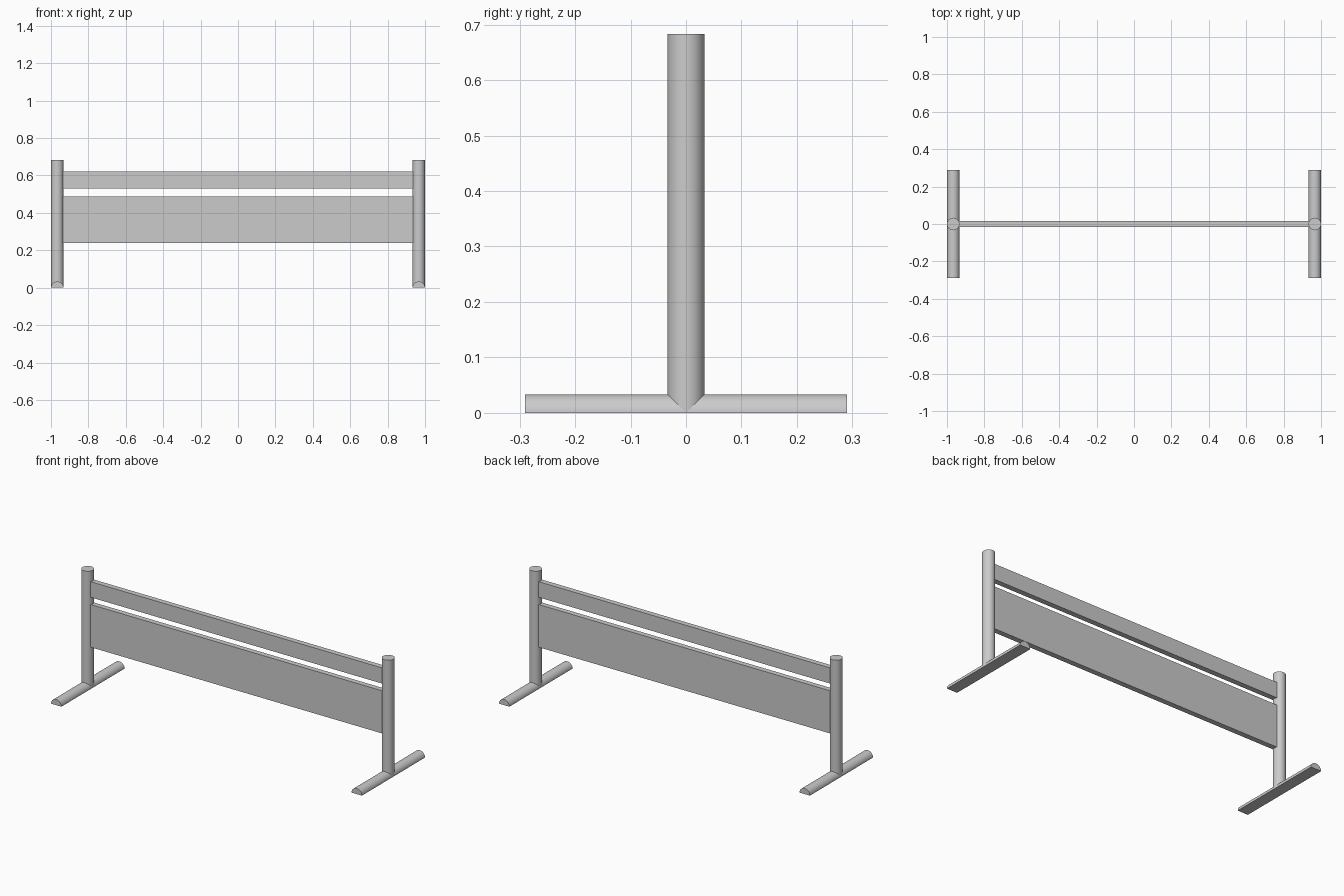
import bpy
from math import pi, cos, sin, radians

if "Cube" in bpy.data.objects:
    bpy.data.objects.remove(bpy.data.objects["Cube"])

R = 0.0335          # post and foot radius
X = 1.0 - R         # post centre
FOOT = 0.29         # half length of a foot
SEG = 48


def smooth(ob):
    bpy.context.view_layer.objects.active = ob
    ob.select_set(True)
    bpy.ops.object.shade_smooth_by_angle(angle=radians(30))
    ob.select_set(False)


def post(name, x):
    z0, z1 = 0.001, 0.683
    bpy.ops.mesh.primitive_cylinder_add(vertices=SEG, radius=R, depth=z1 - z0,
                                        location=(x, 0, (z0 + z1) / 2))
    bpy.context.object.name = name
    smooth(bpy.context.object)


def foot(name, x):
    # half-round bar, flat side on the floor
    n = SEG // 2 + 1
    arc = [(R * cos(pi * i / (n - 1)), R * sin(pi * i / (n - 1))) for i in range(n)]
    verts = [(a, y, b) for y in (-FOOT, FOOT) for a, b in arc]
    faces = [tuple(reversed(range(n))), tuple(range(n, 2 * n))]
    faces += [(i, (i + 1) % n, (i + 1) % n + n, i + n) for i in range(n)]
    me = bpy.data.meshes.new(name)
    me.from_pydata(verts, [], faces)
    # make all normals point outward
    import bmesh
    bm = bmesh.new()
    bm.from_mesh(me)
    bmesh.ops.recalc_face_normals(bm, faces=bm.faces)
    bm.to_mesh(me)
    bm.free()
    ob = bpy.data.objects.new(name, me)
    ob.location.x = x
    bpy.context.collection.objects.link(ob)
    smooth(ob)


def board(name, z0, z1, thick=0.031):
    # ends are let into the posts
    bpy.ops.mesh.primitive_cube_add(size=1, location=(0, 0, (z0 + z1) / 2))
    ob = bpy.context.object
    ob.name = name
    ob.scale = (2 * (X - 0.025), thick, z1 - z0)
    bpy.ops.object.transform_apply(location=False, rotation=False, scale=True)
    ob.select_set(False)


# Posts and feet on both sides
for side, x in (("left", -X), ("right", X)):
    post(side + "_post", x)
    foot(side + "_foot", x)

# Boards between the posts
board("top_rail", 0.53, 0.621)
board("lower_panel", 0.24, 0.488)
